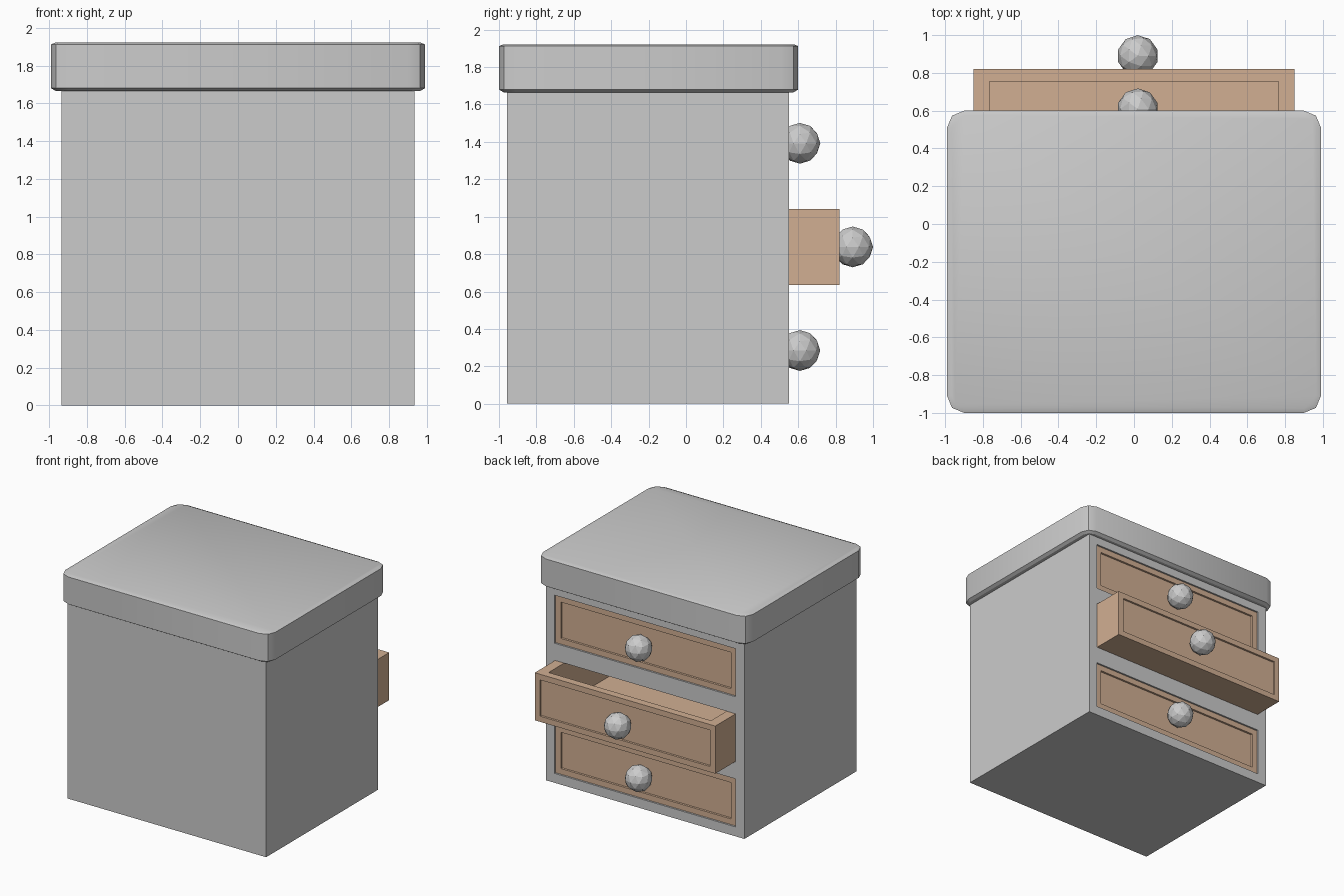
import bpy, bmesh
from math import sin, cos, pi
from mathutils import Vector

if "Cube" in bpy.data.objects:
    bpy.data.objects.remove(bpy.data.objects["Cube"])

wood = bpy.data.materials.new("wood")
wood.diffuse_color = (0.64, 0.43, 0.29, 1)
wood.use_nodes = True
wood.node_tree.nodes["Principled BSDF"].inputs["Base Color"].default_value = wood.diffuse_color


def finish(bm, name, mat=None):
    bmesh.ops.recalc_face_normals(bm, faces=bm.faces)
    me = bpy.data.meshes.new(name)
    bm.to_mesh(me)
    bm.free()
    ob = bpy.data.objects.new(name, me)
    bpy.context.collection.objects.link(ob)
    if mat:
        me.materials.append(mat)
    return ob


def add_box(bm, lo, hi):
    lo, hi = Vector(lo), Vector(hi)
    verts = bmesh.ops.create_cube(bm, size=1)["verts"]
    for v in verts:
        v.co = (lo + hi) / 2 + v.co * (hi - lo)


HALF_W, HEIGHT, DEPTH = 0.85, 0.405, 1.38
FACE_Y = 0.538
# name, base height, pull-out distance
DRAWERS = [("bottom", 0.082, 0), ("middle", 0.636, 0.282), ("top", 1.19, 0)]

# cabinet with three drawer openings
bm = bmesh.new()
add_box(bm, (-0.935, -0.957, 0), (0.935, 0.55, 1.68))
cabinet = finish(bm, "cabinet")

bm = bmesh.new()
g = 0.002
for _, z, _ in DRAWERS:
    add_box(bm, (-HALF_W - g, FACE_Y - DEPTH - g, z - g), (HALF_W + g, 0.7, z + HEIGHT + g))
cutter = finish(bm, "opening_cutter")
cutter.hide_render = True
mod = cabinet.modifiers.new("openings", "BOOLEAN")
mod.operation = "DIFFERENCE"
mod.solver = "EXACT"
mod.object = cutter
bpy.context.view_layer.objects.active = cabinet
bpy.ops.object.modifier_apply(modifier=mod.name)
bpy.data.objects.remove(cutter)

# lid: rounded-corner slab with a soft rim, built from stacked rings
bm = bmesh.new()
rings = []
for inset, z in [(0.025, 1.665), (0, 1.68), (0, 1.912), (0.025, 1.922)]:
    ring = []
    for i, (sx, sy) in enumerate([(1, 1), (-1, 1), (-1, -1), (1, -1)]):
        for k in range(3):
            a = (i + k / 2) * pi / 2
            r = 0.09 - inset
            ring.append(bm.verts.new((sx * 0.90 + r * cos(a),
                                      -0.20 + sy * 0.71 + r * sin(a), z)))
    rings.append(ring)
n = len(rings[0])
for lower, upper in zip(rings, rings[1:]):
    for i in range(n):
        j = (i + 1) % n
        bm.faces.new((lower[i], lower[j], upper[j], upper[i]))
bm.faces.new(rings[0][::-1])
bm.faces.new(rings[-1])
lid = finish(bm, "lid")
bpy.ops.object.select_all(action="DESELECT")
lid.select_set(True)
bpy.context.view_layer.objects.active = lid
bpy.ops.object.shade_smooth_by_angle()


def drawer(name, z, pull):
    # open tray
    y1 = FACE_Y + pull
    y0 = y1 - DEPTH
    bm = bmesh.new()
    add_box(bm, (-HALF_W, y0, z), (HALF_W, y1, z + HEIGHT))
    bm.normal_update()
    top = max(bm.faces, key=lambda f: f.normal.z)
    front = max(bm.faces, key=lambda f: f.normal.y)
    bmesh.ops.inset_region(bm, faces=[top], thickness=0.075)
    for v in top.verts:
        v.co.x = 0.765 if v.co.x > 0 else -0.765
        v.co.y = y1 - 0.065 if v.co.y > (y0 + y1) / 2 else y0 + 0.065
    hollow = bmesh.ops.extrude_discrete_faces(bm, faces=[top])["faces"][0]
    for v in hollow.verts:
        v.co.z = z + 0.06
    # recessed front panel
    bmesh.ops.inset_region(bm, faces=[front], thickness=0.068)
    bmesh.ops.inset_region(bm, faces=[front], thickness=0.003, depth=-0.014)
    finish(bm, name + "_drawer", wood)
    # faceted knob
    bm = bmesh.new()
    bmesh.ops.create_icosphere(bm, subdivisions=2, radius=0.109)
    bmesh.ops.translate(bm, verts=bm.verts, vec=(0.02, y1 + 0.071, z + HEIGHT / 2))
    finish(bm, name + "_knob")


for args in DRAWERS:
    drawer(*args)
